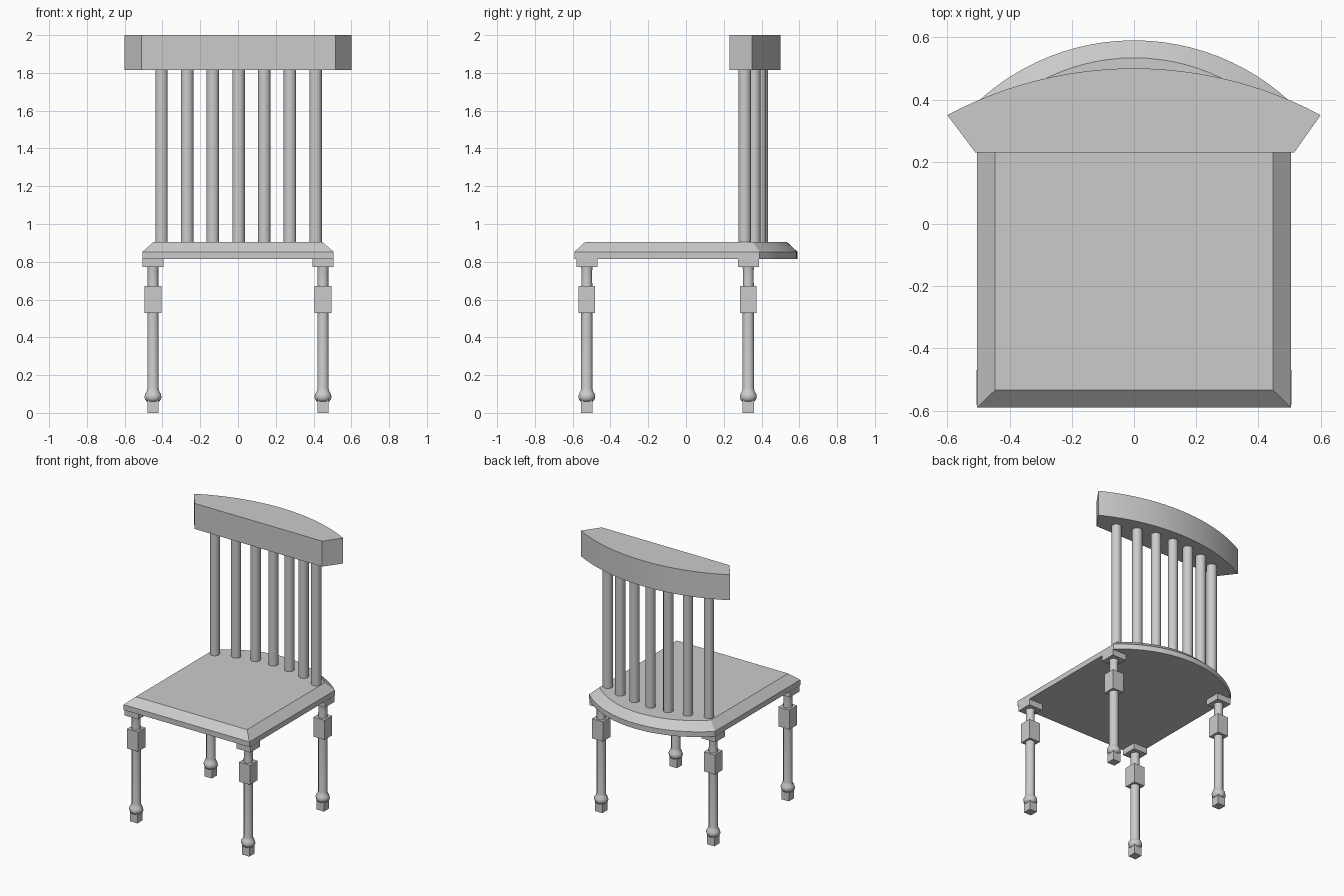
import bpy, bmesh, math

if "Cube" in bpy.data.objects:
    bpy.data.objects.remove(bpy.data.objects["Cube"])


def finish(bm, name, angle=35):
    bmesh.ops.recalc_face_normals(bm, faces=bm.faces)
    me = bpy.data.meshes.new(name)
    bm.to_mesh(me)
    bm.free()
    ob = bpy.data.objects.new(name, me)
    bpy.context.collection.objects.link(ob)
    bpy.ops.object.select_all(action='DESELECT')
    ob.select_set(True)
    bpy.context.view_layer.objects.active = ob
    bpy.ops.object.shade_smooth_by_angle(angle=math.radians(angle))
    return ob


def loft(bm, rings):
    """Skin a stack of equal-length point rings and cap both ends."""
    vs = [[bm.verts.new(p) for p in r] for r in rings]
    n = len(vs[0])
    for a, b in zip(vs, vs[1:]):
        for i in range(n):
            bm.faces.new((a[i], a[(i + 1) % n], b[(i + 1) % n], b[i]))
    bm.faces.new(vs[0][::-1])
    bm.faces.new(vs[-1])


def ring(x, y, z, r, n):
    """Regular polygon with flats facing the axes, r = half width across flats."""
    k = r / math.cos(math.pi / n)
    return [(x + k * math.cos(2 * math.pi * (i + .5) / n),
             y + k * math.sin(2 * math.pi * (i + .5) / n), z) for i in range(n)]


def arc(half, y_end, y_mid, n):
    """Circular arc from +half to -half, bulging towards +y."""
    s = y_mid - y_end
    rad = (half * half + s * s) / (2 * s)
    t = math.asin(half / rad)
    return [(rad * math.sin(t - 2 * t * i / n),
             y_mid - rad + rad * math.cos(t - 2 * t * i / n)) for i in range(n + 1)]


# Seat: straight front and sides, bowed back, chamfered top
outline = [(-.505, -.59), (.505, -.59)] + arc(.505, .39, .59, 24)
bm = bmesh.new()
loft(bm, [[(x * sx, y * sy, z) for x, y in outline]
          for z, sx, sy in ((.815, 1, 1), (.853, 1, 1), (.905, .885, .905))])
finish(bm, "seat", 25)

# Top rail: flat front, splayed ends, bowed back
outline = [(-.51, .23), (.515, .23)] + arc(.6, .35, .5, 24)
bm = bmesh.new()
loft(bm, [[(x, y, z) for x, y in outline] for z in (1.815, 2.0)])
finish(bm, "top_rail")

# Spindles following the curve of the back
for i in range(7):
    x = -.405 + .136 * i
    y = .402 - .089 * (x / .405) ** 2
    bm = bmesh.new()
    loft(bm, [ring(x, y, z, .033, 16) for z in (.89, 1.825)])
    finish(bm, f"spindle_{i + 1}")

# Legs: square foot, block and cap joined by turned sections
squares = [(0, .07, .03), (.53, .672, .044), (.772, .815, .056)]
shaft = [(.06, .032), (.07, .041), (.085, .045), (.1, .042), (.115, .033),
         (.13, .03), (.54, .03)]
neck = [(.66, .03), (.70, .028), (.75, .028), (.78, .031)]
for yname, y in (("front", -.525), ("back", .33)):
    for xname, x in (("left", -.45), ("right", .45)):
        bm = bmesh.new()
        for z0, z1, h in squares:
            loft(bm, [ring(x, y, z, h, 4) for z in (z0, z1)])
        for prof in (shaft, neck):
            loft(bm, [ring(x, y, z, r, 8) for z, r in prof])
        finish(bm, f"{yname}_{xname}_leg", 50)
